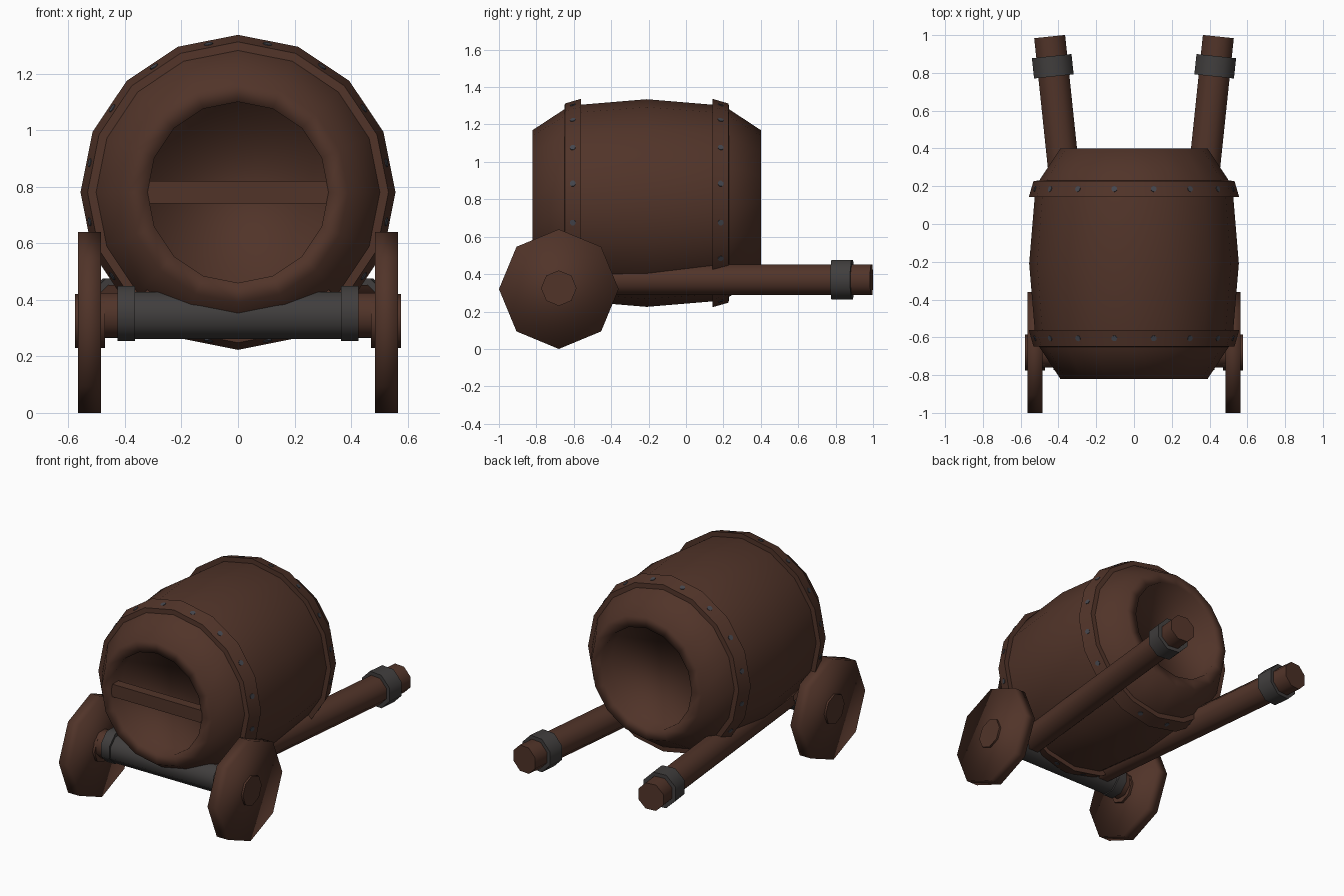
import bpy, bmesh, math
from mathutils import Vector

if "Cube" in bpy.data.objects:
    bpy.data.objects.remove(bpy.data.objects["Cube"])


def material(name, rgb):
    m = bpy.data.materials.new(name)
    m.diffuse_color = (*rgb, 1)
    m.use_nodes = True
    m.node_tree.nodes["Principled BSDF"].inputs["Base Color"].default_value = m.diffuse_color
    return m


WOOD = material("dark_brown_wood", (0.082, 0.034, 0.022))
IRON = material("dark_grey_iron", (0.052, 0.048, 0.047))
STUD = material("blue_grey_stud", (0.060, 0.062, 0.075))


def finish(name, bm, mat, angle=None):
    bmesh.ops.recalc_face_normals(bm, faces=bm.faces)
    me = bpy.data.meshes.new(name)
    bm.to_mesh(me)
    bm.free()
    me.materials.append(mat)
    ob = bpy.data.objects.new(name, me)
    bpy.context.collection.objects.link(ob)
    bpy.ops.object.select_all(action='DESELECT')
    ob.select_set(True)
    bpy.context.view_layer.objects.active = ob
    if angle is None:
        me.polygons.foreach_set("use_smooth", [True] * len(me.polygons))
    else:
        bpy.ops.object.shade_smooth_by_angle(angle=math.radians(angle))
    return ob


def lathe(name, base, axis, profile, n, mat, phase=0.0, ring=False, angle=None):
    """Turn (radius, distance) points about an axis; ring joins last to first."""
    a = Vector(axis).normalized()
    u = a.cross(Vector((0, 0, 1)))
    u = u.normalized() if u.length > 1e-4 else Vector((1, 0, 0))
    v = u.cross(a)
    bm = bmesh.new()
    loops = []
    for r, t in profile:
        loops.append([bm.verts.new(Vector(base) + a * t + r * (
            u * math.cos(phase + math.tau * i / n) + v * math.sin(phase + math.tau * i / n)))
            for i in range(n)])
    pairs = list(zip(loops, loops[1:])) + ([(loops[-1], loops[0])] if ring else [])
    for p, q in pairs:
        for i in range(n):
            j = (i + 1) % n
            bm.faces.new((p[i], p[j], q[j], q[i]))
    if not ring:
        bm.faces.new(loops[0])
        bm.faces.new(loops[-1])
    return finish(name, bm, mat, angle)


def rod(name, base, axis, r, t0, t1, mat, n=8, phase=math.pi / 8, angle=50):
    return lathe(name, base, axis, [(r, t0), (r, t1)], n, mat, phase, angle=angle)


# Barrel with a recessed lid at each end
MID, CZ = -0.21, 0.78
half = [(0.32, 0.51), (0.32, 0.61), (0.39, 0.61), (0.505, 0.435),
        (0.51, 0.42), (0.525, 0.36)]
profile = [(r, -t) for r, t in half] + [(0.555, 0)] + [(r, t) for r, t in reversed(half)]
lathe("barrel", (0, MID, CZ), (0, 1, 0), profile, 16, WOOD)

# Hoops with studs on their facets
for s, label in ((-1, "front"), (1, "back")):
    lathe(label + "_hoop", (0, MID, CZ), (0, s, 0),
          [(0.50, 0.44), (0.532, 0.438), (0.557, 0.352), (0.515, 0.352)],
          16, WOOD, ring=True, angle=50)
    for k in range(16):
        th = math.tau * (k + 0.5) / 16
        d = Vector((math.cos(th), 0, math.sin(th)))
        rod(label + "_hoop_stud", Vector((0, MID + s * 0.395, CZ)) + d * 0.534,
            d + Vector((0, s * 0.28, 0)), 0.016, -0.004, 0.003, STUD)

# Bar across the front lid
bm = bmesh.new()
bmesh.ops.create_cube(bm, size=1)
for v in bm.verts:
    v.co = Vector((v.co.x * 0.64, v.co.y * 0.06 - 0.79, v.co.z * 0.08 + 0.78))
finish("lid_bar", bm, WOOD, 30)

# Axle with an iron sleeve
AX = (0, -0.68, 0.345)
rod("axle", AX, (1, 0, 0), 0.085, -0.50, 0.50, WOOD)
rod("axle_sleeve", AX, (1, 0, 0), 0.090, -0.38, 0.38, IRON)

for s, side in ((-1, "left"), (1, "right")):
    # Wheel, hub and axle strap
    rod(side + "_wheel", (0, -0.68, 0.32), (s, 0, 0), 0.32, 0.485, 0.565, WOOD,
        phase=0, angle=None)
    rod(side + "_hub", (0, -0.68, 0.325), (s, 0, 0), 0.095, 0.47, 0.577, WOOD,
        phase=0, angle=50)
    rod(side + "_axle_strap", (0, -0.675, 0.352), (s, 0, 0), 0.105, 0.365, 0.427, IRON)
    # Shaft with an iron collar near the handle end
    collar = (s * 0.43, 0.835, 0.37)
    d = (s * 0.105, 1, 0)
    rod(side + "_shaft", collar, d, 0.089, -1.53, 0.158, WOOD)
    rod(side + "_shaft_collar", collar, d, 0.114, -0.054, 0.054, IRON)
